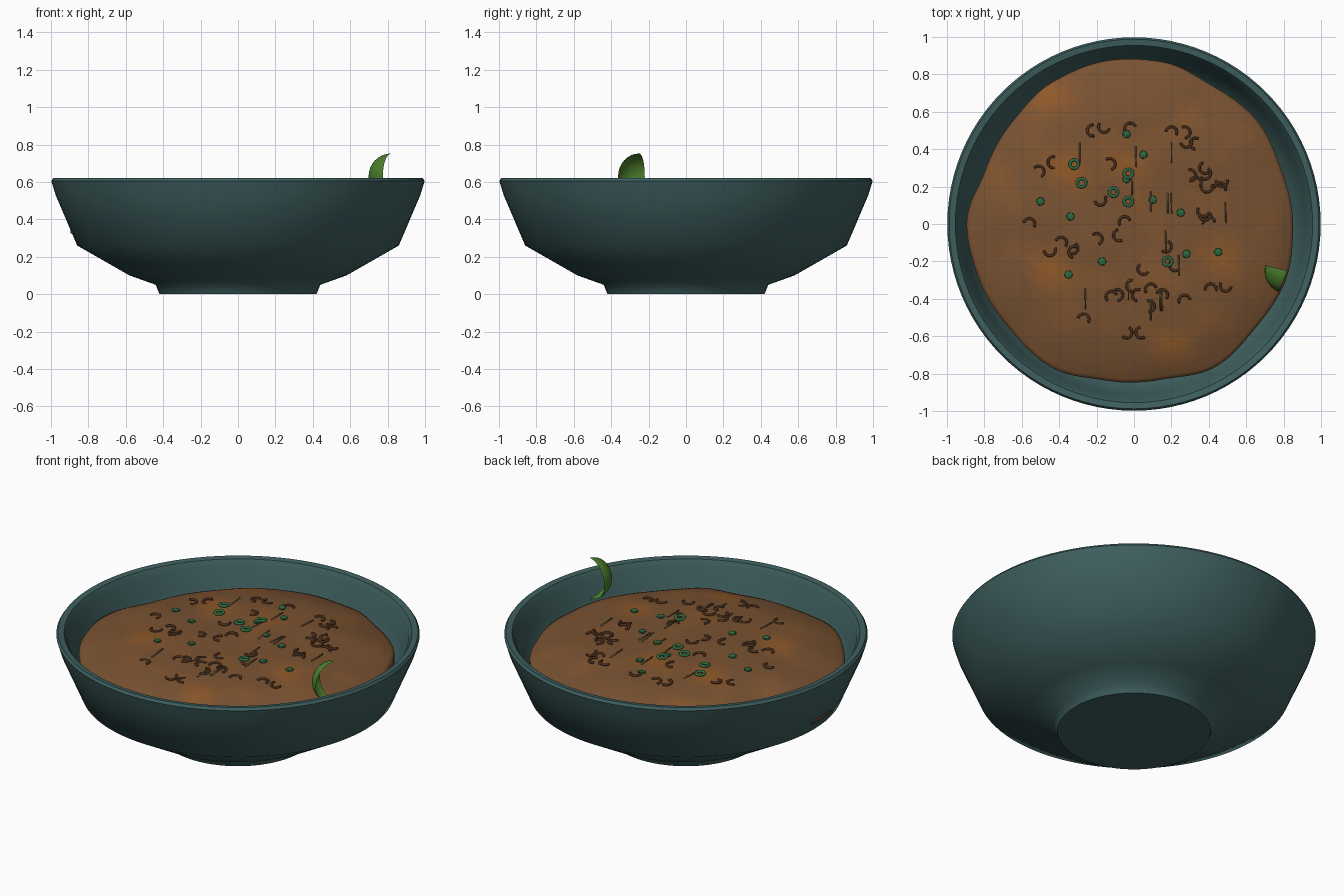
import bpy
import bmesh
import random
from math import sin, cos, tau, pi, radians, atan2, hypot, exp
from mathutils import Vector, Matrix, noise

random.seed(4)
default_cube = bpy.data.objects.get("Cube")
if default_cube:
    bpy.data.objects.remove(default_cube, do_unlink=True)


def material(name, rgb):
    mat = bpy.data.materials.new(name)
    mat.use_nodes = True
    color = (*rgb, 1)
    mat.diffuse_color = color
    shader = mat.node_tree.nodes["Principled BSDF"]
    shader.inputs["Base Color"].default_value = color
    shader.inputs["Roughness"].default_value = 0.6
    return mat


def finish_mesh(bm, name, mats, smooth=True):
    bmesh.ops.recalc_face_normals(bm, faces=bm.faces)
    mesh = bpy.data.meshes.new(name)
    for face in bm.faces:
        face.smooth = smooth
    bm.to_mesh(mesh)
    bm.free()
    for mat in mats:
        mesh.materials.append(mat)
    return mesh


def add_object(name, mesh, matrix=None):
    obj = bpy.data.objects.new(name, mesh)
    bpy.context.collection.objects.link(obj)
    if matrix:
        obj.matrix_world = matrix
    return obj


def sharpen(obj, degrees):
    bpy.ops.object.select_all(action="DESELECT")
    obj.select_set(True)
    bpy.context.view_layer.objects.active = obj
    bpy.ops.object.shade_smooth_by_angle(angle=radians(degrees))


def bridge(bm, lower, upper, closed=True):
    count = len(lower)
    for i in range(count if closed else count - 1):
        j = (i + 1) % count
        bm.faces.new((lower[i], lower[j], upper[j], upper[i]))


def lathe(name, profile, mat, segments=96):
    bm = bmesh.new()
    rings = [[bm.verts.new((r * cos(tau * i / segments), r * sin(tau * i / segments), z))
              for i in range(segments)] for r, z in profile]
    for lower, upper in zip(rings, rings[1:]):
        bridge(bm, lower, upper)
    bm.faces.new(rings[0])
    bm.faces.new(rings[-1])
    return add_object(name, finish_mesh(bm, name, [mat]))


def hoop_mesh(name, radius, tube, sweep, mat, steps=14, sides=8):
    """Full ring, or an open arc with capped ends."""
    bm = bmesh.new()
    closed = sweep >= tau
    loops = []
    for k in range(steps if closed else steps + 1):
        a = sweep * k / steps
        loop = []
        for s in range(sides):
            b = tau * s / sides
            r = radius + tube * cos(b)
            loop.append(bm.verts.new((r * cos(a), r * sin(a), tube * sin(b))))
        loops.append(loop)
    for first, second in zip(loops, loops[1:]):
        bridge(bm, first, second)
    if closed:
        bridge(bm, loops[-1], loops[0])
    else:
        bm.faces.new(loops[0])
        bm.faces.new(loops[-1])
    return finish_mesh(bm, name, [mat])


# Bowl: one closed wall with a foot, angled sides and a thin rounded rim
glaze = material("teal_glaze", (0.05, 0.115, 0.115))
bowl = lathe("bowl", [
    (0.42, 0), (0.44, 0.05), (0.58, 0.1), (0.86, 0.26), (0.975, 0.53), (0.998, 0.605),
    (0.988, 0.62), (0.955, 0.615), (0.935, 0.58), (0.91, 0.47), (0.84, 0.31),
    (0.56, 0.15), (0.3, 0.11)], glaze)
sharpen(bowl, 50)

# Soup: domed surface with a wavy outline that rolls down at the edge
OUTLINE = [0.85, 0.84, 0.86, 0.85, 0.88, 0.885, 0.875, 0.85, 0.845,
           0.895, 0.88, 0.87, 0.885, 0.85, 0.845, 0.88, 0.855, 0.865]


def soup_radius(angle):
    pos = (angle % tau) / tau * len(OUTLINE)
    i = int(pos) % len(OUTLINE)
    blend = (1 - cos(pi * (pos - int(pos)))) / 2
    return OUTLINE[i] * (1 - blend) + OUTLINE[(i + 1) % len(OUTLINE)] * blend


def soup_height(x, y):
    t = hypot(x, y) / soup_radius(atan2(y, x))
    ripple = noise.noise(Vector((x * 4, y * 4, 1))) * 0.008
    return 0.575 - 0.1 * t ** 4 + ripple


SPOTS = [(-0.45, 0.68), (-0.35, 0.3), (-0.45, -0.25), (0.45, -0.2), (0.18, -0.65), (-0.05, 0.3)]


def soup_shade(x, y):
    glow = sum(exp(-((x - u) ** 2 + (y - v) ** 2) / 0.014) for u, v in SPOTS)
    return glow * 0.75 + noise.noise(Vector((x * 5, y * 5, 3))) * 0.45


brown, orange = Vector((0.19, 0.085, 0.032)), Vector((0.3, 0.105, 0.02))
SHADES = 7
soup_mats = [material(f"soup_{k}", brown.lerp(orange, k / (SHADES - 1))) for k in range(SHADES)]

bm = bmesh.new()
SEGMENTS, RINGS = 144, 44
loops = []
for k in range(1, RINGS + 1):
    loop = []
    for i in range(SEGMENTS):
        a = tau * i / SEGMENTS
        r = soup_radius(a) * k / RINGS
        x, y = r * cos(a), r * sin(a)
        loop.append(bm.verts.new((x, y, soup_height(x, y))))
    loops.append(loop)
for drop in (0.03, 0.09, 0.15):
    loops.append([bm.verts.new(v.co - Vector((0, 0, drop))) for v in loops[RINGS - 1]])
for inner, outer in zip(loops, loops[1:]):
    bridge(bm, inner, outer)
center = bm.verts.new((0, 0, soup_height(0, 0)))
for i in range(SEGMENTS):
    bm.faces.new((center, loops[0][i], loops[0][(i + 1) % SEGMENTS]))
for face in bm.faces:
    c = face.calc_center_median()
    level = min(max(soup_shade(c.x, c.y), 0), 1)
    face.material_index = round(level * (SHADES - 1))
add_object("soup", finish_mesh(bm, "soup", soup_mats))

# Lime peel: a curved slice of a sphere standing in the soup
bm = bmesh.new()
STEPS, R = 16, 0.122
rows = []
for k in range(STEPS + 1):
    lat = radians(-89 + 178 * k / STEPS)
    row = []
    for i in range(STEPS + 1):
        lon = radians(166 + 82 * i / STEPS)
        row.append(bm.verts.new((R * cos(lat) * cos(lon), R * cos(lat) * sin(lon), R * sin(lat))))
    rows.append(row)
for lower, upper in zip(rows, rows[1:]):
    bridge(bm, lower, upper, closed=False)
lime = material("lime_green", (0.07, 0.21, 0.025))
add_object("lime_slice", finish_mesh(bm, "lime_slice", [lime]), Matrix.Translation((0.82, -0.25, 0.63)))


# Garnish: shared meshes scattered over the soup, positions in hundredths
def scatter(name, mesh, spots, lift, spin=tau, tilt=0.12):
    for number, (u, v) in enumerate(spots, 1):
        x, y = u / 100, v / 100
        turn = Matrix.Rotation(random.uniform(0, spin), 4, "Z")
        lean = Matrix.Rotation(random.uniform(-tilt, tilt), 4, "X")
        place = Matrix.Translation((x, y, soup_height(x, y) + lift))
        add_object(f"{name}_{number}", mesh, place @ lean @ turn)


fried = material("fried_brown", (0.075, 0.03, 0.012))
scatter("fried_curl", hoop_mesh("fried_curl", 0.03, 0.007, radians(200), fried), [
    (-22, 50), (-16, 52), (-2, 51), (20, 49), (27, 49), (28, 44), (33, 43), (-43, 33), (-51, 28),
    (-13, 32), (38, 30), (30, 26), (33, 22), (38, 27), (39, 20), (47, 23), (46, 19), (-18, 13),
    (-56, 0), (-39, -10), (-45, -14), (-33, -13), (-32, -15), (-20, -8), (-5, 1), (-8, -6),
    (38, 5), (40, 1), (37, 7), (17, -12), (5, -24), (22, -22), (-27, -51), (-12, -39), (-9, -38),
    (-1, -33), (2, -38), (9, -35), (15, -38), (8, -44), (27, -41), (41, -35), (49, -33),
    (-4, -58), (4, -58)], 0.004)

onion = material("onion_green", (0.03, 0.17, 0.06))
scatter("onion_ring", hoop_mesh("onion_ring", 0.023, 0.008, tau, onion), [
    (-32, 32), (-28, 22), (-3, 27), (-11, 17), (-3, 12), (18, -20)], 0.007)

herb = material("herb_green", (0.025, 0.14, 0.05))
bm = bmesh.new()
bmesh.ops.create_icosphere(bm, subdivisions=1, radius=0.025)
bmesh.ops.scale(bm, vec=(1, 1, 0.4), verts=bm.verts)
scatter("herb_flake", finish_mesh(bm, "herb_flake", [herb], smooth=False), [
    (-50, 12), (-34, 4), (-35, -27), (-17, -20), (5, 37), (-4, 48), (25, 6), (28, -16),
    (45, -15), (10, 13), (-4, 24)], 0.005)

straw = material("straw_tan", (0.24, 0.17, 0.08))
bm = bmesh.new()
bmesh.ops.create_cone(bm, cap_ends=True, segments=6, radius1=0.004, radius2=0.004, depth=0.11,
                      matrix=Matrix.Rotation(pi / 2, 4, "X"))
scatter("ginger_shred", finish_mesh(bm, "ginger_shred", [straw]), [
    (-29, 38), (1, 36), (20, 38), (-1, 21), (9, 12), (18, 11), (20, 11), (49, 6), (17, -9),
    (-26, -40), (-3, -35), (9, -46), (14, -41), (15, -41), (24, -22)], 0.008, spin=0.03)
